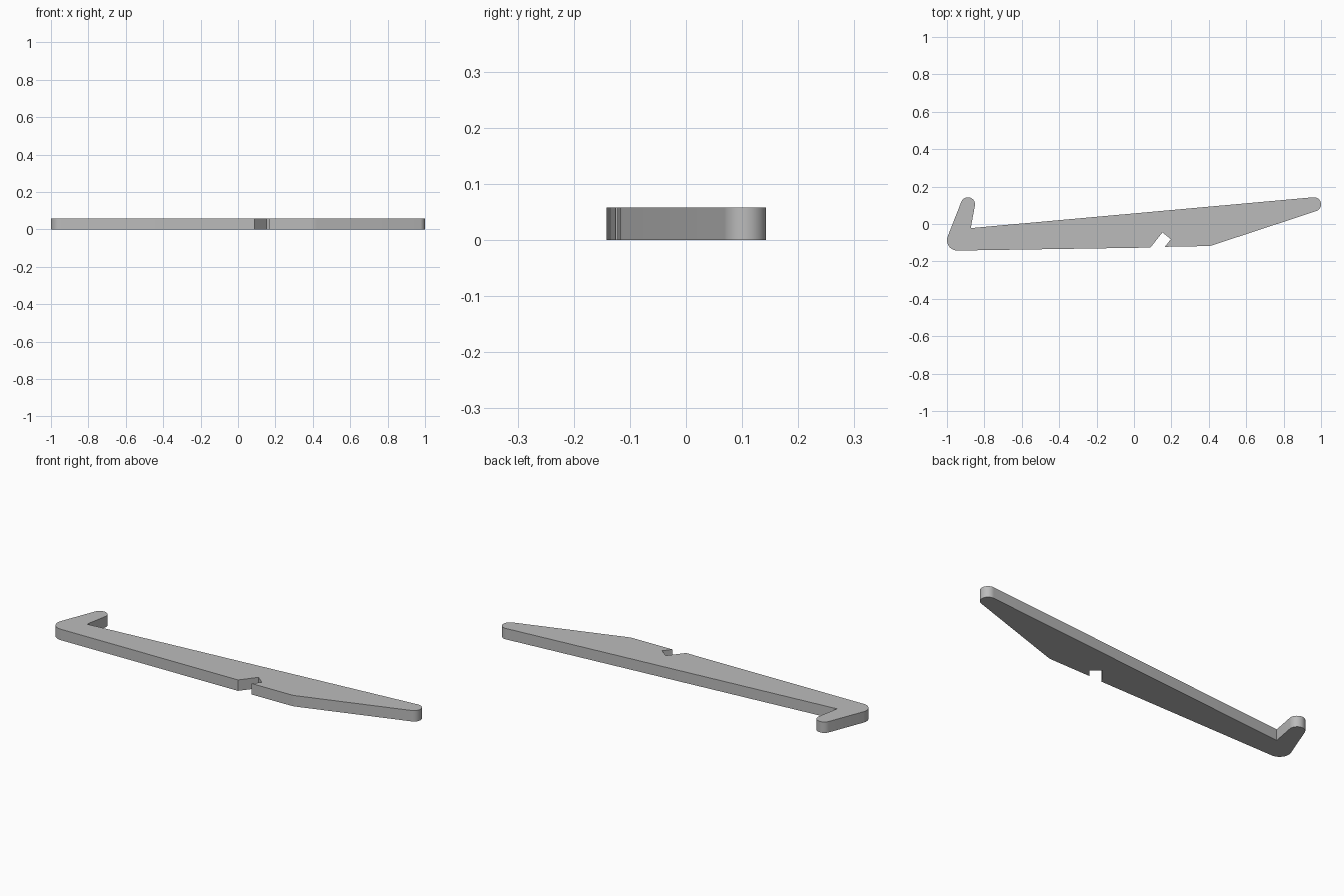
import bpy, bmesh
from math import radians, cos, sin

cube = bpy.data.objects.get("Cube")
if cube:
    bpy.data.objects.remove(cube, do_unlink=True)

THICKNESS = 0.058


def arc(x, y, radius, start, end, steps):
    """Points on a circle from start to end angle, in degrees."""
    angles = [radians(start + (end - start) * i / steps) for i in range(steps + 1)]
    return [(x + radius * cos(a), y + radius * sin(a)) for a in angles]


# Counterclockwise outline of the flat bar
outline = arc(-0.945, -0.087, 0.055, 159, 271, 14)                        # heel
outline += [(0.088, -0.126), (0.152, -0.045), (0.197, -0.081), (0.165, -0.122)]  # notch
outline += arc(0.39, -0.018, 0.1, 271, 288, 4)                            # belly bend
outline += arc(0.962, 0.105, 0.038, -72, 95, 18)                          # long tip
outline += [(-0.873, -0.022)]                                             # inner corner
outline += arc(-0.888, 0.105, 0.038, -10, 159, 18)                        # hook tip

# Extrude the outline into a plate
bm = bmesh.new()
base = bm.faces.new([bm.verts.new((x, y, 0)) for x, y in outline])
extruded = bmesh.ops.extrude_face_region(bm, geom=[base], use_keep_orig=True)
top = [v for v in extruded["geom"] if isinstance(v, bmesh.types.BMVert)]
bmesh.ops.translate(bm, vec=(0, 0, THICKNESS), verts=top)
bmesh.ops.recalc_face_normals(bm, faces=bm.faces)
mesh = bpy.data.meshes.new("hooked_bar")
bm.to_mesh(mesh)
bm.free()

bar = bpy.data.objects.new("hooked_bar", mesh)
bpy.context.collection.objects.link(bar)

# Plain grey material
grey = bpy.data.materials.new("grey")
grey.use_nodes = True
colour = (0.5, 0.5, 0.5, 1)
grey.diffuse_color = colour
grey.node_tree.nodes["Principled BSDF"].inputs["Base Color"].default_value = colour
mesh.materials.append(grey)

# Smooth rounded ends, keep the rim and notch sharp
bpy.ops.object.select_all(action='DESELECT')
bar.select_set(True)
bpy.context.view_layer.objects.active = bar
bpy.ops.object.shade_smooth_by_angle(angle=radians(16))
